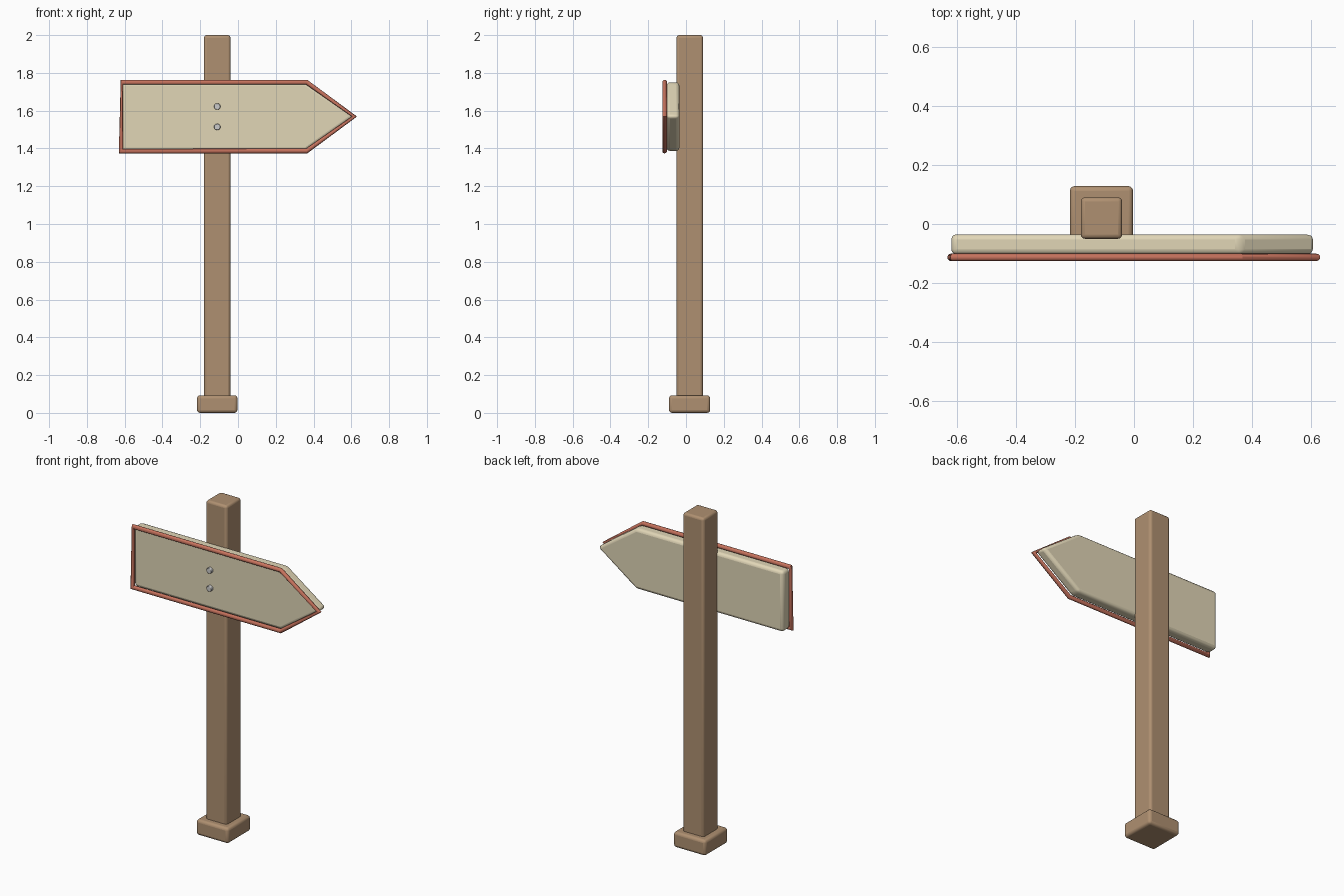
import bpy, bmesh
from math import cos, sin, pi, radians
from mathutils import Vector

if "Cube" in bpy.data.objects:
    bpy.data.objects.remove(bpy.data.objects["Cube"])


def material(name, rgb):
    m = bpy.data.materials.new(name)
    m.diffuse_color = (*rgb, 1)
    m.use_nodes = True
    m.node_tree.nodes["Principled BSDF"].inputs["Base Color"].default_value = m.diffuse_color
    return m


WOOD = material("wood", (0.43, 0.28, 0.165))
CREAM = material("cream", (0.75, 0.67, 0.47))
RED = material("red_trim", (0.57, 0.17, 0.11))


def finish(name, bm, mat=None, bevel=0, segments=3):
    bmesh.ops.recalc_face_normals(bm, faces=bm.faces)
    me = bpy.data.meshes.new(name)
    bm.to_mesh(me)
    bm.free()
    ob = bpy.data.objects.new(name, me)
    bpy.context.collection.objects.link(ob)
    if mat:
        me.materials.append(mat)
    if bevel:
        mod = ob.modifiers.new("bevel", 'BEVEL')
        mod.width, mod.segments = bevel, segments
        mod.limit_method = 'ANGLE'
        mod.angle_limit = radians(30)
    bpy.ops.object.select_all(action='DESELECT')
    bpy.context.view_layer.objects.active = ob
    ob.select_set(True)
    bpy.ops.object.shade_smooth_by_angle(angle=radians(35))
    return ob


def box(name, lo, hi, mat, bevel):
    bm = bmesh.new()
    bmesh.ops.create_cube(bm, size=1)
    for v in bm.verts:
        v.co = [(a + b) / 2 + c * (b - a) for a, b, c in zip(lo, hi, v.co)]
    return finish(name, bm, mat, bevel)


# Post and its foot
box("post", (-0.18, -0.05, 0.05), (-0.04, 0.09, 2.0), WOOD, 0.014)
box("post_foot", (-0.217, -0.09, 0.0), (-0.003, 0.128, 0.093), WOOD, 0.016)

# Arrow-shaped board, extruded from front to back
outline = [(-0.618, 1.387), (0.36, 1.387), (0.614, 1.569), (0.36, 1.75), (-0.618, 1.75)]
bm = bmesh.new()
face = bm.faces.new([bm.verts.new((x, -0.103, z)) for x, z in outline])
ext = bmesh.ops.extrude_face_region(bm, geom=[face])
for v in ext["geom"]:
    if isinstance(v, bmesh.types.BMVert):
        v.co.y = -0.035
finish("arrow_board", bm, CREAM, 0.018)

# Rounded trim around the face: mitred rings between outer and inner corners
corners = [((-0.631, 1.374), (-0.608, 1.398)), ((0.367, 1.374), (0.36, 1.399)),
           ((0.63, 1.569), (0.602, 1.569)), ((0.367, 1.763), (0.36, 1.738)),
           ((-0.621, 1.763), (-0.608, 1.738))]
N = 12
bm = bmesh.new()
rings = []
for outer, inner in corners:
    o, i = Vector((outer[0], 0, outer[1])), Vector((inner[0], 0, inner[1]))
    mid, half = (o + i) / 2 + Vector((0, -0.113, 0)), (o - i) / 2
    rings.append([bm.verts.new(mid + half * cos(2 * pi * k / N)
                               + Vector((0, 0.0125 * sin(2 * pi * k / N), 0)))
                  for k in range(N)])
for a, b in zip(rings, rings[1:] + rings[:1]):
    for k in range(N):
        n = (k + 1) % N
        bm.faces.new((a[k], a[n], b[n], b[k]))
finish("arrow_trim", bm, RED)

# Two bolts holding the board to the post
for n, z in (("upper_bolt", 1.622), ("lower_bolt", 1.514)):
    bm = bmesh.new()
    bmesh.ops.create_cone(bm, cap_ends=True, segments=16, radius1=0.017,
                          radius2=0.017, depth=0.03)
    for v in bm.verts:
        x, y, h = v.co
        v.co = (-0.11 + x, -0.105 + h, z + y)
    finish(n, bm, None, 0.003, 2)
